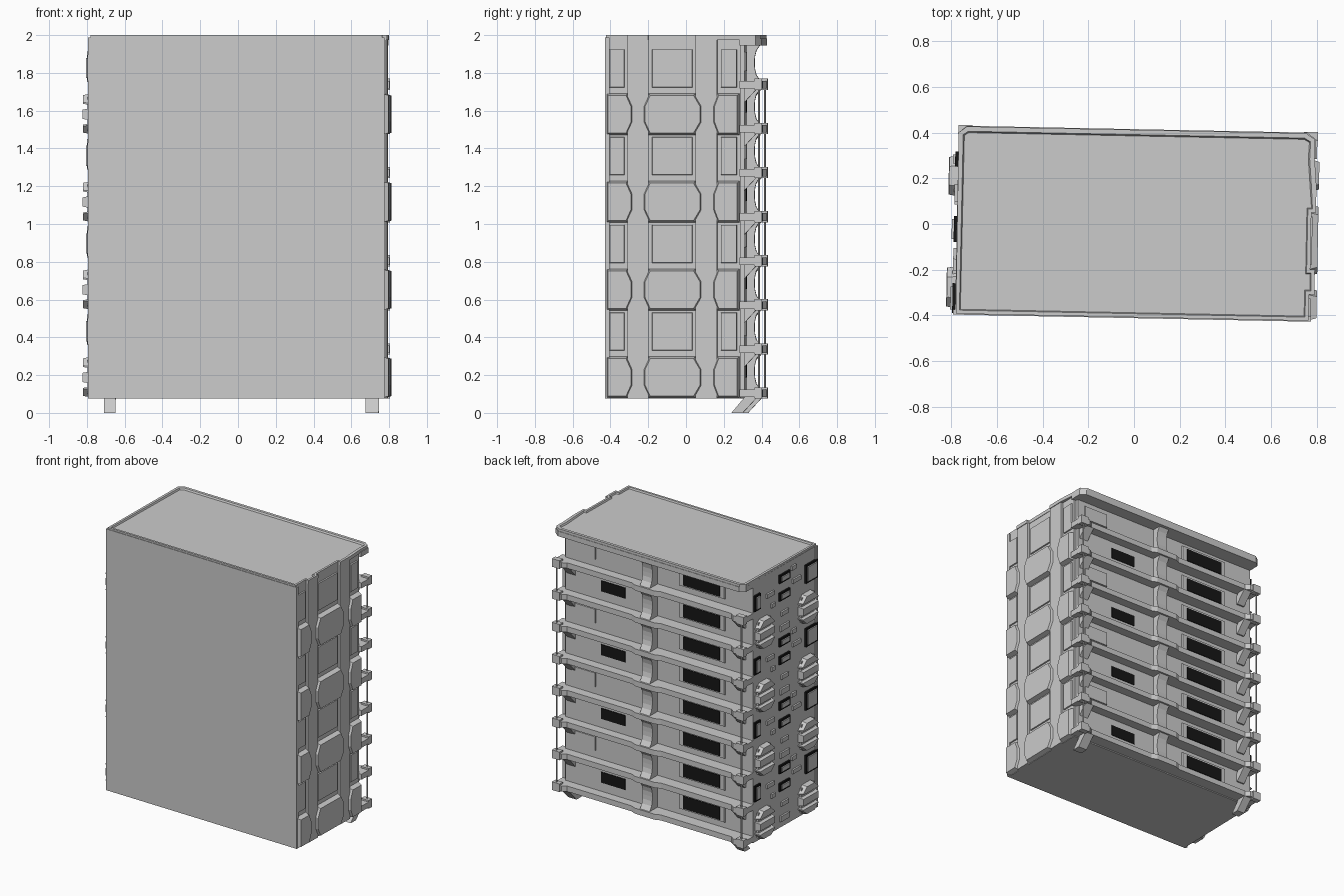
import bpy, bmesh, math
from mathutils import Matrix, Vector

if "Cube" in bpy.data.objects:
    bpy.data.objects.remove(bpy.data.objects["Cube"])

TURN = Matrix.Rotation(math.radians(-1.15), 4, 'Z')
BLACK = bpy.data.materials.new("dark_glass")
BLACK.diffuse_color = (0.008, 0.008, 0.008, 1)
BLACK.use_nodes = True
BLACK.node_tree.nodes["Principled BSDF"].inputs["Base Color"].default_value = BLACK.diffuse_color
PERIOD = 0.4645


def place(axis, a, b, d):
    return Vector({'x': (d, a, b), 'y': (a, d, b), 'z': (a, b, d)}[axis])


def prism(bm, pts, axis, lo, hi, inset=0.0):
    """Extrude an outline along an axis; the far end may be narrowed by inset."""
    us, vs = [p[0] for p in pts], [p[1] for p in pts]
    cu, cv = (min(us) + max(us)) / 2, (min(vs) + max(vs)) / 2
    su = 1 - 2 * inset / (max(us) - min(us))
    sv = 1 - 2 * inset / (max(vs) - min(vs))
    a = [bm.verts.new(place(axis, u, v, lo)) for u, v in pts]
    b = [bm.verts.new(place(axis, cu + (u - cu) * su, cv + (v - cv) * sv, hi)) for u, v in pts]
    n = len(pts)
    bm.faces.new(a)
    top = bm.faces.new(b)
    for i in range(n):
        bm.faces.new((a[i], a[(i + 1) % n], b[(i + 1) % n], b[i]))
    return top


def rect(u0, u1, v0, v1):
    return [(u0, v0), (u1, v0), (u1, v1), (u0, v1)]


def finish(name, bm, mat=None):
    bmesh.ops.recalc_face_normals(bm, faces=bm.faces)
    bm.transform(TURN)
    me = bpy.data.meshes.new(name)
    bm.to_mesh(me)
    bm.free()
    if mat:
        me.materials.append(mat)
    ob = bpy.data.objects.new(name, me)
    bpy.context.collection.objects.link(ob)


def part(name, shapes, mat=None):
    bm = bmesh.new()
    for s in shapes:
        prism(bm, *s)
    finish(name, bm, mat)


# Main block and plain front plate
part("main_block", [(rect(-0.775, 0.772, -0.40, 0.305), 'z', 0.075, 1.985)])
part("front_plate", [(rect(-0.785, 0.783, 0.075, 1.988), 'y', -0.39, -0.412)])

# Roof rim with sunken roof, stepping out around the right-hand strips
outline = [(-0.772, -0.408), (0.772, -0.408), (0.772, -0.294), (0.795, -0.294), (0.795, -0.184),
           (0.775, -0.184), (0.775, 0.066), (0.795, 0.066), (0.795, 0.181), (0.785, 0.30),
           (0.785, 0.385), (0.745, 0.412), (-0.74, 0.412), (-0.775, 0.385)]
bm = bmesh.new()
top = prism(bm, outline, 'z', 1.975, 2.0)
bmesh.ops.recalc_face_normals(bm, faces=bm.faces)
bmesh.ops.inset_region(bm, faces=[top], thickness=0.022)
bmesh.ops.inset_region(bm, faces=[top], thickness=0.006, depth=-0.012)
finish("roof_rim", bm)
part("top_back_slab", [([(-0.775, 0.30), (0.79, 0.30), (0.79, 0.385), (0.75, 0.415),
                         (-0.74, 0.415), (-0.775, 0.385)], 'z', 1.945, 1.982)])

# Right side: vertical strips, rectangular panels and eight-sided pads
OFF = 0.016
columns = [(-0.425, -0.31, -0.425, -0.278), (-0.20, 0.05, -0.23, 0.088), (0.165, 0.284, 0.138, 0.284)]
part("side_strips", [(rect(a + OFF, b + OFF, 0.075, 1.985), 'x', 0.76, 0.79)
                     for a, b in ((-0.31, -0.20), (0.05, 0.165))])
panels, pads = [], []
for i in range(4):
    zc = 0.188 + i * PERIOD
    for n0, n1, w0, w1 in columns:
        n0, n1, w0, w1 = (v + OFF for v in (n0, n1, w0, w1))
        panels.append((rect(n0 + 0.017, n1 - 0.014, zc + 0.14, zc + 0.345), 'x', 0.765, 0.781, 0.004))
        pads.append(([(n0, zc - 0.112), (n1, zc - 0.112), (w1, zc - 0.045), (w1, zc + 0.045),
                      (n1, zc + 0.112), (n0, zc + 0.112), (w0, zc + 0.045), (w0, zc - 0.045)],
                     'x', 0.765, 0.806, 0.013))
part("right_panels", panels)
part("right_pads", pads)

# Left side: slatted pods, dark framed windows and small boxes
slats, frames, panes, boxes = [], [], [], []
for i in range(4):
    z = 0.0 + i * PERIOD
    for y0, y1 in ((0.105, 0.285), (-0.385, -0.20)):
        c = 0.045
        slats += [
            ([(y0, z + .235), (y1, z + .235), (y1, z + .245), (y1 - c, z + .297),
              (y0 + c, z + .297), (y0, z + .245)], 'x', -0.77, -0.813, 0.008),
            (rect(y0, y1, z + .155, z + .22), 'x', -0.77, -0.815, 0.008),
            ([(y0 + c, z + .082), (y1 - c, z + .082), (y1, z + .13), (y1, z + .14),
              (y0, z + .14), (y0, z + .13)], 'x', -0.77, -0.813, 0.008)]
        boxes.append((rect(y0 + 0.02, y1 - 0.02, z + .10, z + .28), 'x', -0.77, -0.79))
    wins = [(0.235, 0.365, z + .375, z + .49), (-0.405, -0.275, z + .365, z + .50),
            (-0.095, 0.02, z + .475, z + .535), (-0.095, 0.02, z + .345, z + .405)]
    for y0, y1, z0, z1 in wins:
        y1 = min(y1, 0.302)
        frames.append((rect(y0, y1, z0, z1), 'x', -0.77, -0.788))
        panes.append((rect(y0 + .014, y1 - .014, z0 + .014, z1 - .014), 'x', -0.77, -0.797))
    for y0, y1, z0, z1 in ((0.08, 0.16, .42, .45), (-0.22, -0.13, .42, .45), (-0.09, 0.01, .12, .16),
                           (-0.08, 0.0, .23, .26), (-0.17, -0.12, .52, .55), (0.07, 0.11, .33, .36)):
        boxes.append((rect(y0, y1, z + z0, z + z1), 'x', -0.77, -0.788))
part("left_pod_slats", slats)
part("left_window_frames", frames, BLACK)
part("left_window_panes", panes)
part("left_boxes", boxes)

# Back: ledges, wall panels, windows, curved dividers and brackets for each floor
plan = [(-0.775, 0.30), (0.795, 0.30), (0.795, 0.40), (0.785, 0.413), (0.72, 0.413), (0.69, 0.392),
        (0.16, 0.392), (0.12, 0.408), (-0.04, 0.408), (-0.08, 0.392), (-0.66, 0.392),
        (-0.69, 0.413), (-0.765, 0.413), (-0.775, 0.40)]
ledges, ends, walls, glass, trims, dividers, brackets = [], [], [], [], [], [], []
for i in range(8):
    zc = 0.105 + i * 0.2335
    ledges.append((plan, 'z', zc - 0.022, zc + 0.018))
    for x0, x1 in ((-0.777, -0.715), (0.735, 0.797)):
        ends.append((rect(x0, x1, 0.38, 0.418), 'z', zc - 0.03, zc + 0.03))
    z0, z1 = zc + 0.018, min(zc + 0.2115, 1.95)
    h = z1 - z0
    walls.append((rect(0.09, 0.755, z0, z1), 'y', 0.30, 0.325))
    trims.append((rect(-0.55, -0.17, z0 + 0.04, z1 - 0.025), 'y', 0.30, 0.318, 0.006))
    glass.append((rect(-0.51, -0.21, z0 + 0.055, z1 - 0.045), 'y', 0.30, 0.322))
    if i % 2 == 0:
        glass.append((rect(0.26, 0.46, z0 + 0.065, z1 - 0.05), 'y', 0.30, 0.329))
    else:
        trims.append((rect(0.50, 0.70, z0 + 0.05, z1 - 0.035), 'y', 0.30, 0.332, 0.004))
    curve = [(0.365 + 0.03 * abs(2 * t / 6 - 1) ** 3, z0 + h * t / 6) for t in range(7)]
    dividers.append(([(0.30, z0)] + curve + [(0.30, z1)], 'x', 0.01, 0.09))
    zb = zc - 0.022
    for x0, x1 in ((-0.715, -0.655), (0.67, 0.74)):
        brackets.append(([(0.325, zb), (0.392, zb), (0.315, zb - 0.083), (0.255, zb - 0.083)], 'x', x0, x1))
part("back_ledges", ledges)
part("ledge_end_blocks", ends)
part("back_wall_panels", walls)
part("back_windows", glass, BLACK)
part("back_window_trim", trims)
part("curved_dividers", dividers)
part("ledge_brackets", brackets)

# Thin upright rails tying the ledge ends together
hexa = [(0.006 * math.cos(k * math.pi / 3), 0.006 * math.sin(k * math.pi / 3)) for k in range(6)]
part("corner_rails", [([(x + u, 0.402 + v) for u, v in hexa], 'z', 0.09, 1.75) for x in (-0.75, 0.77)])
